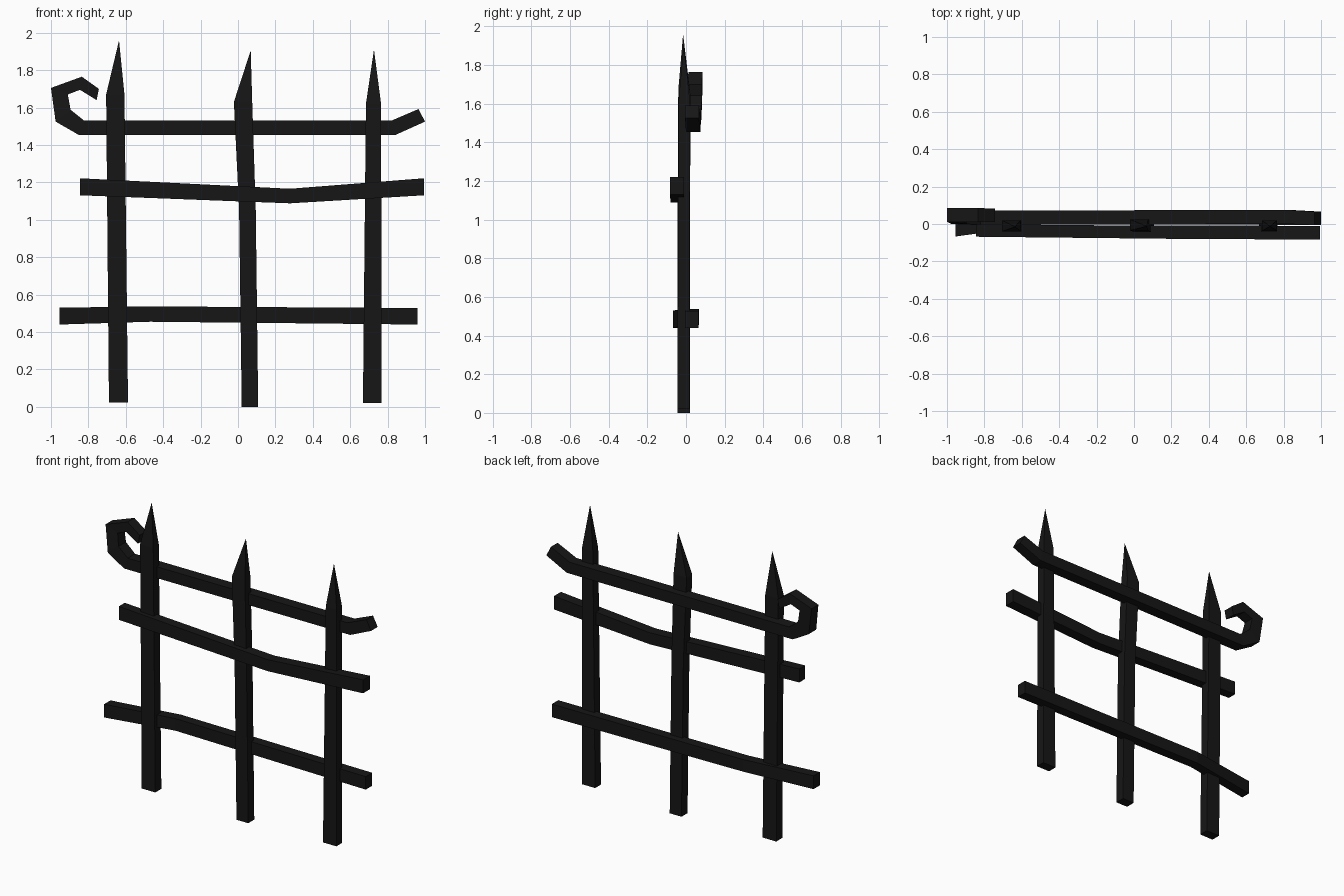
import bpy, bmesh

iron = bpy.data.materials.new("black_iron")
iron.diffuse_color = (0.008, 0.008, 0.008, 1)


def loft(name, rings, tip=None):
    """Skin a bar through four-point rings, closed by a cap or a pointed tip."""
    bm = bmesh.new()
    loops = [[bm.verts.new(p) for p in r] for r in rings]
    for a, b in zip(loops, loops[1:]):
        for i in range(4):
            j = (i + 1) % 4
            bm.faces.new((a[i], a[j], b[j], b[i]))
    bm.faces.new(loops[0])
    if tip:
        t = bm.verts.new(tip)
        for i in range(4):
            bm.faces.new((loops[-1][i], loops[-1][(i + 1) % 4], t))
    else:
        bm.faces.new(loops[-1])
    bmesh.ops.recalc_face_normals(bm, faces=bm.faces)
    me = bpy.data.meshes.new(name)
    bm.to_mesh(me)
    bm.free()
    me.materials.append(iron)
    ob = bpy.data.objects.new(name, me)
    bpy.context.collection.objects.link(ob)
    return ob


def post(name, levels, tip):
    # each level: left x, right x, z, front y, back y
    loft(name, [[(l, f, z), (r, f, z), (r, b, z), (l, b, z)]
                for l, r, z, f, b in levels], tip)


def rail(name, stations):
    # each station: lower/outer x, z, upper/inner x, z, front y, back y
    loft(name, [[(x0, f, z0), (x1, f, z1), (x1, b, z1), (x0, b, z0)]
                for x0, z0, x1, z1, f, b in stations])


# Spiked uprights
post("left_post", [(-0.69, -0.588, 0.022, -0.045, 0.02),
                   (-0.705, -0.607, 1.67, -0.04, 0.02)], (-0.636, -0.015, 1.96))
post("middle_post", [(0.02, 0.108, 0.0, -0.045, 0.02),
                     (0.006, 0.095, 1.05, -0.045, 0.02),
                     (-0.022, 0.076, 1.63, -0.035, 0.025)], (0.068, -0.012, 1.905))
post("right_post", [(0.668, 0.768, 0.02, -0.045, 0.018),
                    (0.684, 0.765, 1.62, -0.038, 0.02)], (0.727, -0.012, 1.91))

# Top rail with curled left end and upturned right end
rail("top_rail", [
    (-0.744, 1.70, -0.756, 1.64, 0.01, 0.083),
    (-0.835, 1.765, -0.845, 1.695, 0.012, 0.085),
    (-1.0, 1.705, -0.91, 1.67, 0.012, 0.085),
    (-0.975, 1.525, -0.895, 1.588, 0.0, 0.08),
    (-0.85, 1.453, -0.822, 1.53, -0.005, 0.072),
    (0.84, 1.453, 0.82, 1.53, 0.0, 0.075),
    (1.0, 1.525, 0.965, 1.592, -0.005, 0.066),
])

# Sagging middle rail, in front of the posts
rail("middle_rail", [
    (-0.845, 1.131, -0.845, 1.222, -0.068, -0.005),
    (0.278, 1.088, 0.278, 1.166, -0.08, -0.008),
    (0.995, 1.131, 0.995, 1.222, -0.083, -0.01),
])

# Bottom rail, kinked backward from its left end
rail("bottom_rail", [
    (-0.955, 0.44, -0.955, 0.53, -0.067, 0.0),
    (-0.47, 0.455, -0.47, 0.537, 0.0, 0.066),
    (0.96, 0.44, 0.96, 0.528, -0.005, 0.064),
])
